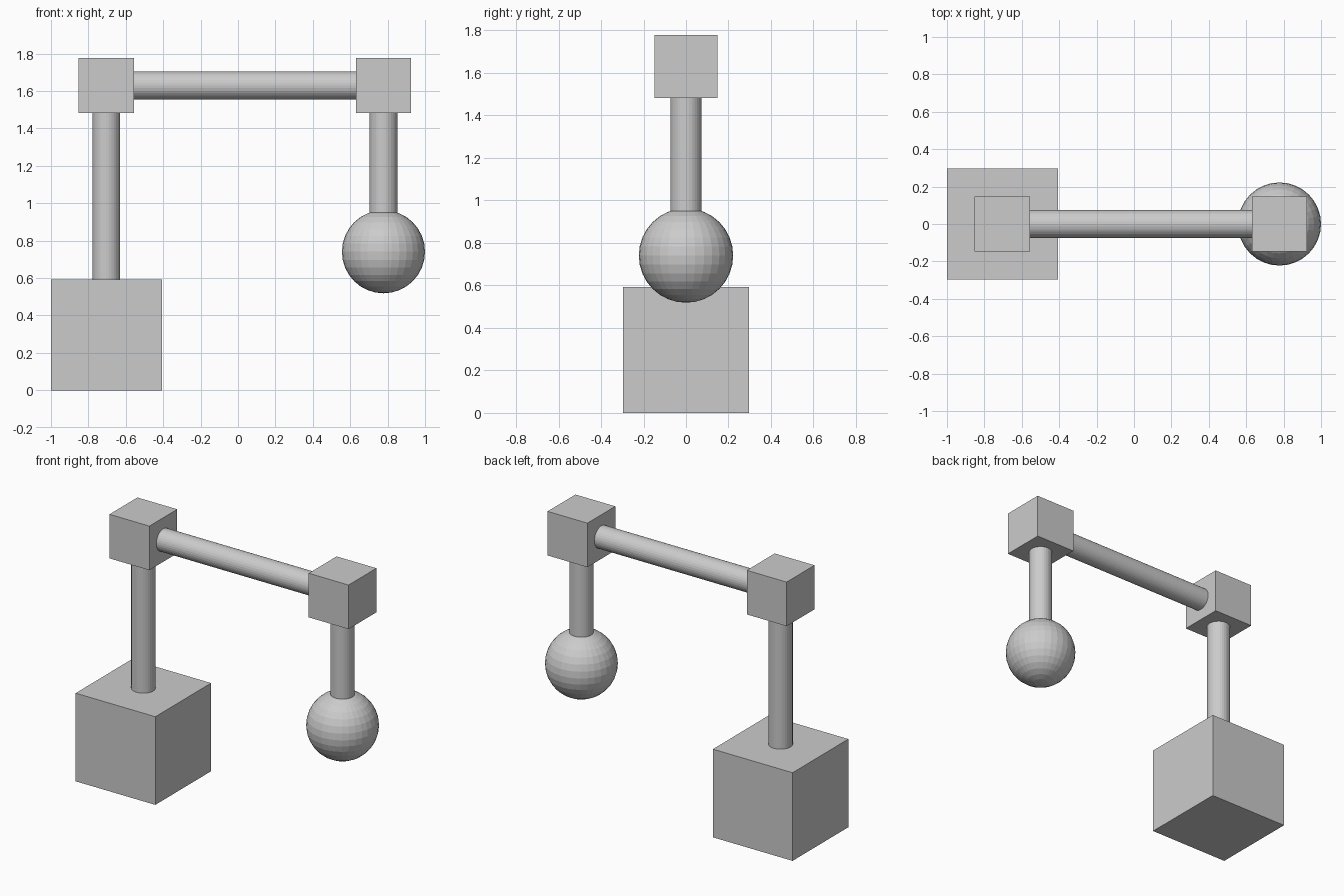
import bpy
from math import pi

if "Cube" in bpy.data.objects:
    bpy.data.objects.remove(bpy.data.objects["Cube"])

U = 2 / 13.5              # modular unit of the model
LEFT, RIGHT = -4.75 * U, 5.25 * U
BEAM_Z = 11 * U


def box(name, x, z, size):
    bpy.ops.mesh.primitive_cube_add(size=size, location=(x, 0, z))
    bpy.context.object.name = name


def rod(name, x, z, length, tilt=0):
    bpy.ops.mesh.primitive_cylinder_add(
        vertices=32, radius=U / 2, depth=length,
        location=(x, 0, z), rotation=(0, tilt, 0))
    bpy.context.object.name = name


# Base block and its upright post
box("base_block", LEFT, 2 * U, 4 * U)
rod("upright_post", LEFT, 7 * U, 6 * U)

# Corner joints linked by the horizontal beam
for name, x in (("left_joint", LEFT), ("right_joint", RIGHT)):
    box(name, x, BEAM_Z, 2 * U)
rod("horizontal_beam", (LEFT + RIGHT) / 2, BEAM_Z, 8 * U, pi / 2)

# Hanging rod, sunk slightly into the faceted ball
rod("hanging_rod", RIGHT, 8 * U, 4 * U)
bpy.ops.mesh.primitive_uv_sphere_add(
    segments=32, ring_count=16, radius=1.5 * U, location=(RIGHT, 0, 5 * U))
bpy.context.object.name = "hanging_ball"
